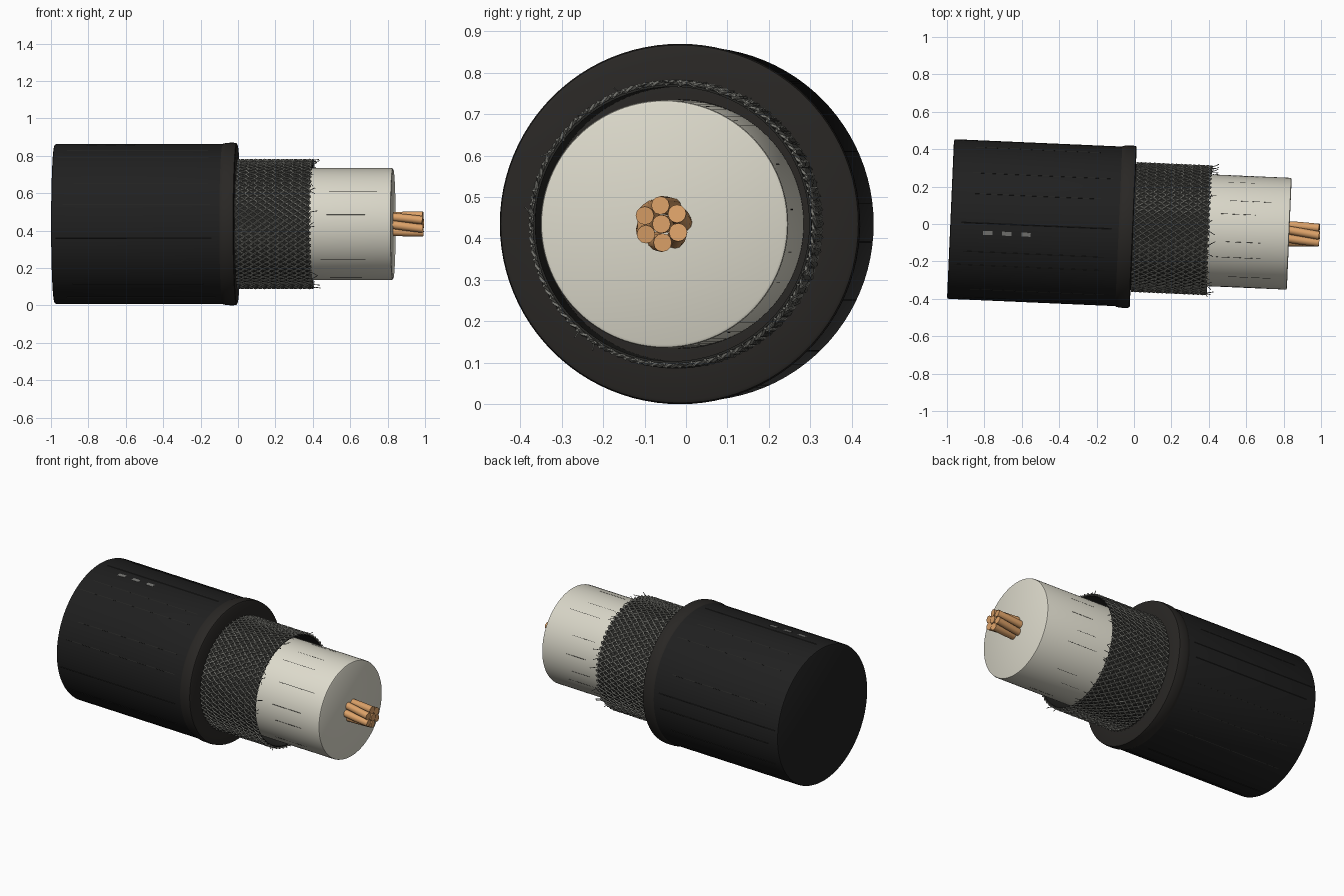
import bpy, bmesh, math, random
from mathutils import Matrix, Vector

if "Cube" in bpy.data.objects:
    bpy.data.objects.remove(bpy.data.objects["Cube"])

random.seed(4)
# the cable axis is local x, slightly yawed and lifted off the floor
M = Matrix.Translation((0, -0.016, 0.435)) @ Matrix.Rotation(math.radians(-2.5), 4, 'Z')


def mat(name, c):
    m = bpy.data.materials.new(name)
    m.diffuse_color = (*c, 1)
    m.use_nodes = True
    m.node_tree.nodes["Principled BSDF"].inputs["Base Color"].default_value = m.diffuse_color
    return m


BLACK = mat("black_rubber", (0.014, 0.014, 0.014))
LIP = mat("cut_rubber", (0.022, 0.02, 0.018))
STEEL = mat("braid_wire", (0.20, 0.20, 0.18))
DARK = mat("dark_sleeve", (0.02, 0.02, 0.018))
CREAM = mat("cream_plastic", (0.72, 0.70, 0.60))
COPPER = mat("copper", (0.72, 0.36, 0.14))
PRINT = mat("grey_print", (0.18, 0.18, 0.17))


def pol(s, r, a):
    return Vector((s, r * math.cos(a), r * math.sin(a)))


def select(ob):
    bpy.ops.object.select_all(action='DESELECT')
    ob.select_set(True)
    bpy.context.view_layer.objects.active = ob


def finish(name, bm, material, angle=35):
    bmesh.ops.recalc_face_normals(bm, faces=bm.faces)
    bm.transform(M)
    me = bpy.data.meshes.new(name)
    bm.to_mesh(me)
    bm.free()
    me.materials.append(material)
    ob = bpy.data.objects.new(name, me)
    bpy.context.collection.objects.link(ob)
    select(ob)
    bpy.ops.object.shade_smooth_by_angle(angle=math.radians(angle))
    return ob


def lathe(name, prof, material, closed=False, n=96):
    """Spin a (position, radius) profile about the cable axis."""
    bm = bmesh.new()
    rings = []
    for s, r in prof:
        if r == 0:
            rings.append([bm.verts.new((s, 0, 0))] * n)
        else:
            rings.append([bm.verts.new(pol(s, r, 2 * math.pi * i / n)) for i in range(n)])
    pairs = list(zip(rings, rings[1:])) + ([(rings[-1], rings[0])] if closed else [])
    for a, b in pairs:
        for i in range(n):
            j = (i + 1) % n
            bm.faces.new(list(dict.fromkeys((a[i], a[j], b[j], b[i]))))
    return finish(name, bm, material)


def wires(name, paths, radius, material, res=0):
    """Round wires along many paths, converted to one mesh."""
    cu = bpy.data.curves.new(name, 'CURVE')
    cu.dimensions = '3D'
    cu.bevel_depth = radius
    cu.bevel_resolution = res
    cu.use_fill_caps = True
    for path in paths:
        sp = cu.splines.new('POLY')
        sp.points.add(len(path) - 1)
        for p, co in zip(sp.points, path):
            p.co = (*(M @ co), 1)
    cu.materials.append(material)
    ob = bpy.data.objects.new(name, cu)
    bpy.context.collection.objects.link(ob)
    select(ob)
    bpy.ops.object.convert(target='MESH')
    bpy.ops.object.shade_smooth_by_angle(angle=math.radians(50))


# outer jacket and the thicker lip at its cut end
lathe("jacket", [(-0.982, 0), (-0.982, 0.418), (-0.979, 0.424), (-0.972, 0.427),
                 (-0.03, 0.427), (-0.03, 0.33)], BLACK)
lathe("jacket_lip", [(-0.085, 0.424), (-0.078, 0.43), (-0.06, 0.434), (-0.025, 0.435),
                     (-0.008, 0.432), (-0.004, 0.424), (-0.004, 0.30), (-0.085, 0.30)], LIP, True)

# hollow sleeve beneath the braid
lathe("braid_sleeve", [(-0.05, 0.337), (0.395, 0.337), (0.395, 0.331), (-0.05, 0.331)], DARK, True)

# woven braid: two opposite helix families passing over and under
N, w, R, A = 64, 2.06, 0.341, 0.0035
step = math.pi / (N * w)
paths = []
for d in (1, -1):
    for i in range(N):
        path = []
        for k in range(35):
            s = min(k * step / 2, 0.402)
            path.append(pol(s, R + d * A * math.cos(math.pi * s / step),
                            2 * math.pi * i / N + d * w * s))
        paths.append(path)
wires("braid", paths, 0.0045, STEEL)

# frayed wire ends
paths = []
for i in range(44):
    a = random.uniform(0, 2 * math.pi)
    da, ds, dr = random.uniform(-0.1, 0.1), random.uniform(0.01, 0.05), random.uniform(-0.012, 0.022)
    paths.append([pol(0.39 + ds * t, R + dr * t * t, a + da * t) for t in (0, 0.35, 0.7, 1)])
wires("frayed_ends", paths, 0.002, STEEL)

# inner insulation with a slightly rounded end
lathe("insulation", [(-0.05, 0), (-0.05, 0.299), (0.822, 0.299), (0.828, 0.297),
                     (0.831, 0.291), (0.831, 0)], CREAM)

# copper core: one straight strand with six twisted round it
strands = [[pol(0.80, 0, 0), pol(0.995, 0, 0)]]
for i in range(6):
    strands.append([pol(0.80 + 0.0195 * k, 0.045, math.pi * i / 3 + 0.06 * k) for k in range(10)]
                   + [pol(0.99, 0.045, math.pi * i / 3 + 0.585)])
wires("core_strands", strands, 0.0222, COPPER, 4)

# fine streaks along the jacket and insulation, barely proud of the surface
jl, il = [], []
for i in range(18):
    a = 2 * math.pi * (i + random.uniform(0.2, 0.8)) / 18
    s0, s1 = random.uniform(-0.96, -0.85), random.uniform(-0.2, -0.11)
    jl.append([pol(s0, 0.4262, a), pol(s1, 0.4262, a)])
for i in range(16):
    a = 2 * math.pi * (i + random.uniform(0.2, 0.8)) / 16
    s0 = random.uniform(0.42, 0.52)
    il.append([pol(s0, 0.2975, a), pol(s0 + random.uniform(0.12, 0.26), 0.2975, a)])
wires("jacket_streaks", jl, 0.0022, DARK)
wires("insulation_streaks", il, 0.0022, DARK)

# three printed dashes on top of the jacket
bm = bmesh.new()
for x in (-0.78, -0.678, -0.575):
    a0 = math.pi / 2 + 0.155
    quad = [pol(x + u * 0.025, 0.4285, a0 + v * 0.025)
            for u, v in ((-1, -1), (1, -1), (1, 1), (-1, 1))]
    low = [bm.verts.new(Vector((p.x, p.y * 0.99, p.z * 0.99))) for p in quad]
    top = [bm.verts.new(p) for p in quad]
    bm.faces.new(low)
    bm.faces.new(top)
    for i in range(4):
        j = (i + 1) % 4
        bm.faces.new((low[i], low[j], top[j], top[i]))
finish("printed_dashes", bm, PRINT)
